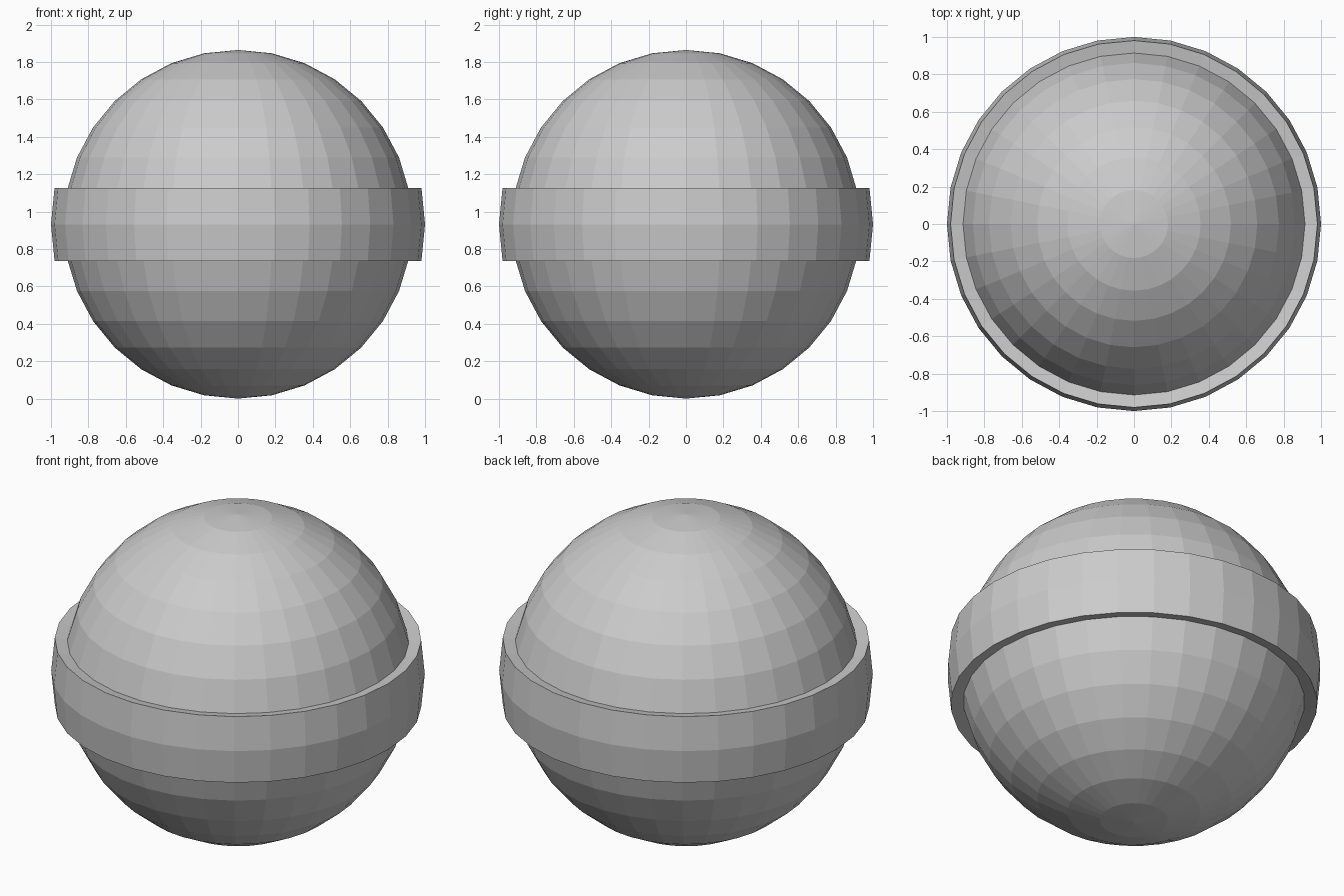
import bpy, bmesh

if "Cube" in bpy.data.objects:
    bpy.data.objects.remove(bpy.data.objects["Cube"])

R = 0.932        # sphere radius
BAND_R = 1.0     # raised band radius

bm = bmesh.new()
bmesh.ops.create_uvsphere(bm, u_segments=32, v_segments=16, radius=R)

# Raised equator band: the two middle rows of faces pushed outward
rows = [f for f in bm.faces if abs(f.calc_center_median().z) < 0.15]
geom = bmesh.ops.extrude_face_region(bm, geom=rows)["geom"]
for v in geom:
    if isinstance(v, bmesh.types.BMVert):
        v.co *= BAND_R / R
leftover = [f for f in rows if f.is_valid]
if leftover:
    bmesh.ops.delete(bm, geom=leftover, context='FACES')

bmesh.ops.recalc_face_normals(bm, faces=bm.faces)
bmesh.ops.translate(bm, verts=bm.verts, vec=(0, 0, R))

mesh = bpy.data.meshes.new("banded_sphere")
bm.to_mesh(mesh)
bm.free()
bpy.context.collection.objects.link(bpy.data.objects.new("banded_sphere", mesh))
